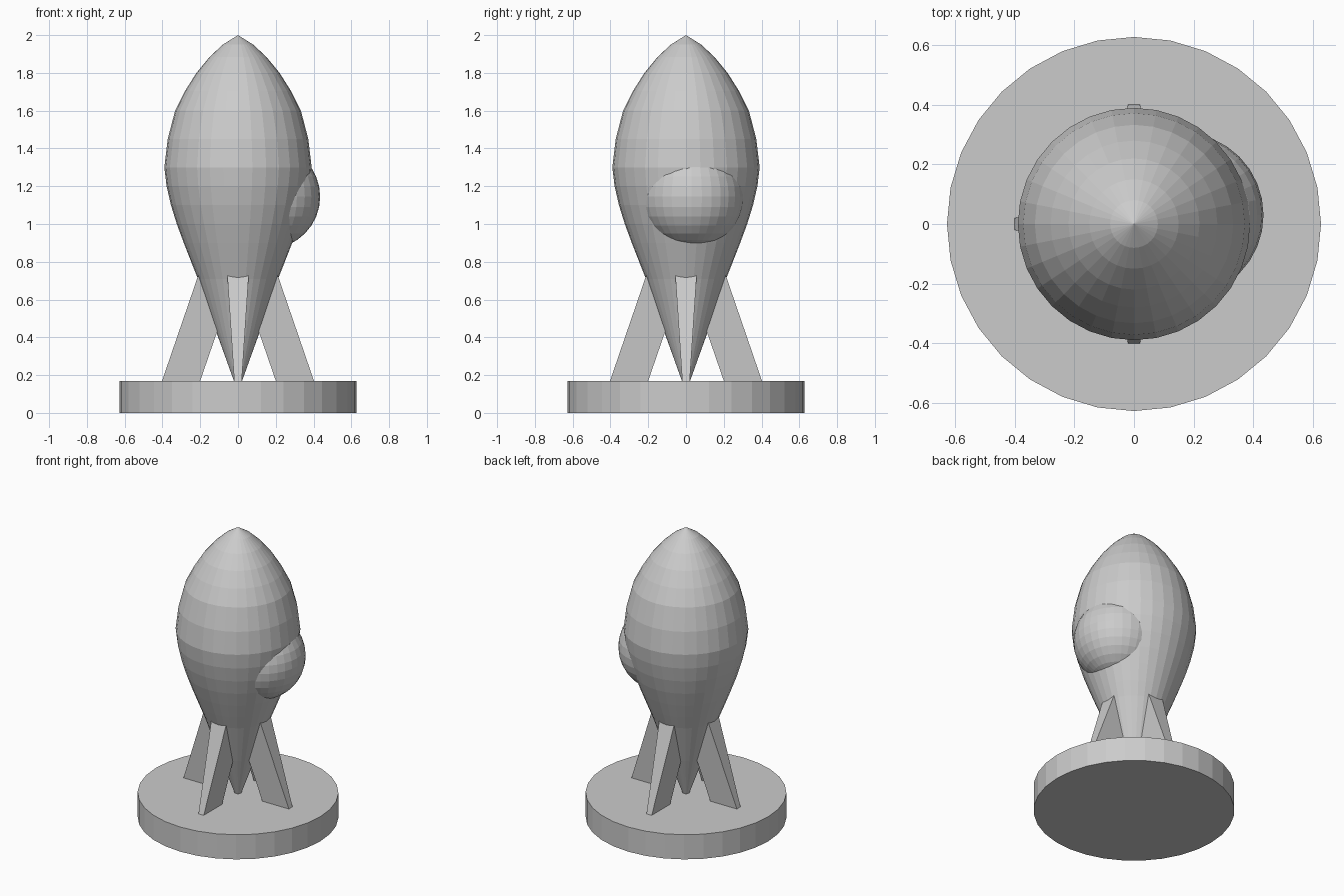
import bpy, bmesh, math

if "Cube" in bpy.data.objects:
    bpy.data.objects.remove(bpy.data.objects["Cube"])


def make_object(name, bm):
    bmesh.ops.recalc_face_normals(bm, faces=bm.faces[:])
    mesh = bpy.data.meshes.new(name)
    bm.to_mesh(mesh)
    bm.free()
    obj = bpy.data.objects.new(name, mesh)
    bpy.context.collection.objects.link(obj)
    return obj


def lathe(name, profile, sides=32):
    """Revolve (radius, z) points around z; zero radii become poles."""
    bm = bmesh.new()
    rings = []
    for r, z in profile:
        count = sides if r > 0 else 1
        rings.append([bm.verts.new((r * math.cos(2 * math.pi * i / sides),
                                    r * math.sin(2 * math.pi * i / sides), z))
                      for i in range(count)])
    for a, b in zip(rings, rings[1:]):
        for i in range(sides):
            j = (i + 1) % sides
            if len(b) == 1:
                bm.faces.new((a[i], a[j], b[0]))
            else:
                bm.faces.new((a[i], a[j], b[j], b[i]))
    for ring in (rings[0], rings[-1]):
        if len(ring) > 1:
            bm.faces.new(ring)
    return make_object(name, bm)


# Round stand
lathe("base", [(0.628, 0), (0.628, 0.17)])

# Teardrop hull, resting on its narrow tail
lathe("hull", [(0.022, 0.17), (0.119, 0.44), (0.212, 0.71), (0.248, 0.80),
               (0.287, 0.90), (0.324, 1.0), (0.355, 1.1), (0.378, 1.2),
               (0.39, 1.3), (0.372, 1.45), (0.333, 1.6), (0.28, 1.705),
               (0.22, 1.80), (0.15, 1.885), (0.08, 1.95), (0, 2.0)])

# Round window bulging from the right side
bm = bmesh.new()
bmesh.ops.create_uvsphere(bm, u_segments=32, v_segments=16, radius=0.277)
window = make_object("window", bm)
window.location = (0.158, 0.03, 1.145)

# Four slanted fins: wide inside the hull, thin at the foot
for k in range(4):
    bm = bmesh.new()
    foot, top = [
        [bm.verts.new(p) for p in ((r0, -w, z), (r1, -w, z), (r1, w, z), (r0, w, z))]
        for r0, r1, w, z in ((0.20, 0.402, 0.02, 0.17), (0.0, 0.203, 0.058, 0.75))]
    bm.faces.new(foot)
    bm.faces.new(top)
    for i in range(4):
        j = (i + 1) % 4
        bm.faces.new((foot[i], foot[j], top[j], top[i]))
    fin = make_object(f"fin_{k + 1}", bm)
    fin.rotation_euler.z = k * math.pi / 2
